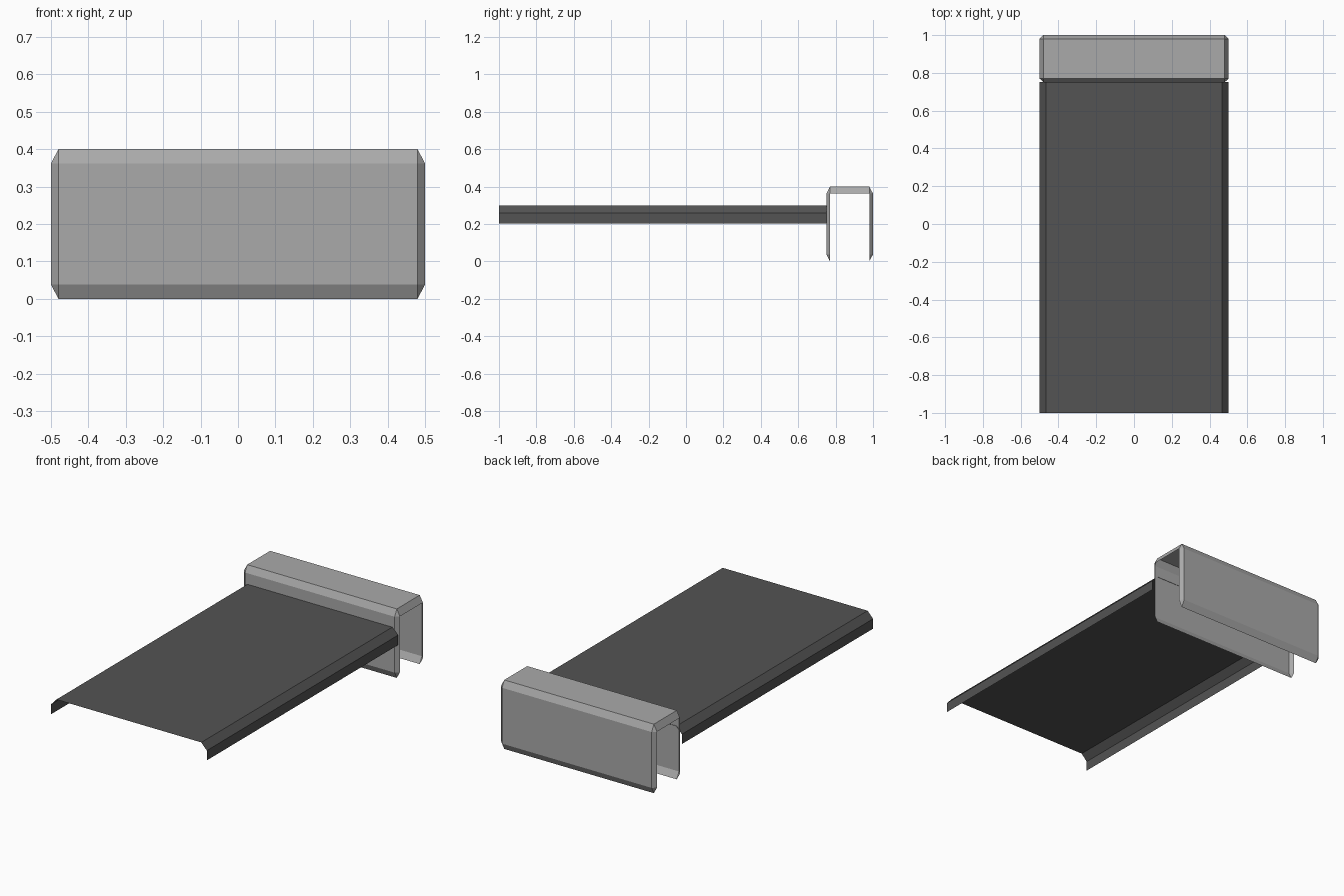
import bpy, bmesh
from mathutils import Vector

if "Cube" in bpy.data.objects:
    bpy.data.objects.remove(bpy.data.objects["Cube"])


def material(name, v):
    m = bpy.data.materials.new(name)
    m.diffuse_color = (v, v, v, 1)
    m.use_nodes = True
    m.node_tree.nodes["Principled BSDF"].inputs["Base Color"].default_value = m.diffuse_color
    return m


def add_object(name, bm, mat):
    mesh = bpy.data.meshes.new(name)
    bm.to_mesh(mesh)
    bm.free()
    mesh.materials.append(mat)
    obj = bpy.data.objects.new(name, mesh)
    bpy.context.collection.objects.link(obj)
    return obj


light_grey = material("light grey", 0.40)
dark_grey = material("dark grey", 0.087)

# Cap: bevelled box stretched upward, open at both ends and underneath
stretch = 1.9
bm = bmesh.new()
bmesh.ops.create_cube(bm, size=1)
bmesh.ops.scale(bm, vec=Vector((1, 0.25, 0.4 / stretch)), verts=bm.verts)
bmesh.ops.bevel(bm, geom=bm.edges[:], offset=0.02, offset_type='OFFSET',
                segments=1, profile=0.5, affect='EDGES')
bmesh.ops.scale(bm, vec=Vector((1, 1, stretch)), verts=bm.verts)
bmesh.ops.translate(bm, vec=Vector((0, 0.875, 0.2)), verts=bm.verts)
bm.normal_update()
open_faces = [f for f in bm.faces if abs(f.normal.y) < 0.1 and f.normal.z < 0.1]
bmesh.ops.delete(bm, geom=open_faces, context='FACES')
add_object("end_cap", bm, light_grey)

# Deck: thin sheet with chamfered, turned-down long edges, swept along y
half = [(0.5, 0.203), (0.5, 0.26), (0.465, 0.298)]
profile = half + [(-x, z) for x, z in reversed(half)]
bm = bmesh.new()
front = [bm.verts.new((x, -1.0, z)) for x, z in profile]
back = [bm.verts.new((x, 0.752, z)) for x, z in profile]
for i in range(len(profile) - 1):
    bm.faces.new((front[i], back[i], back[i + 1], front[i + 1]))
bm.normal_update()
for f in bm.faces:
    outward = f.calc_center_median() - Vector((0, -0.125, 0.2))
    outward.y = 0
    if f.normal.dot(outward) < 0:
        f.normal_flip()
add_object("deck_sheet", bm, dark_grey)
